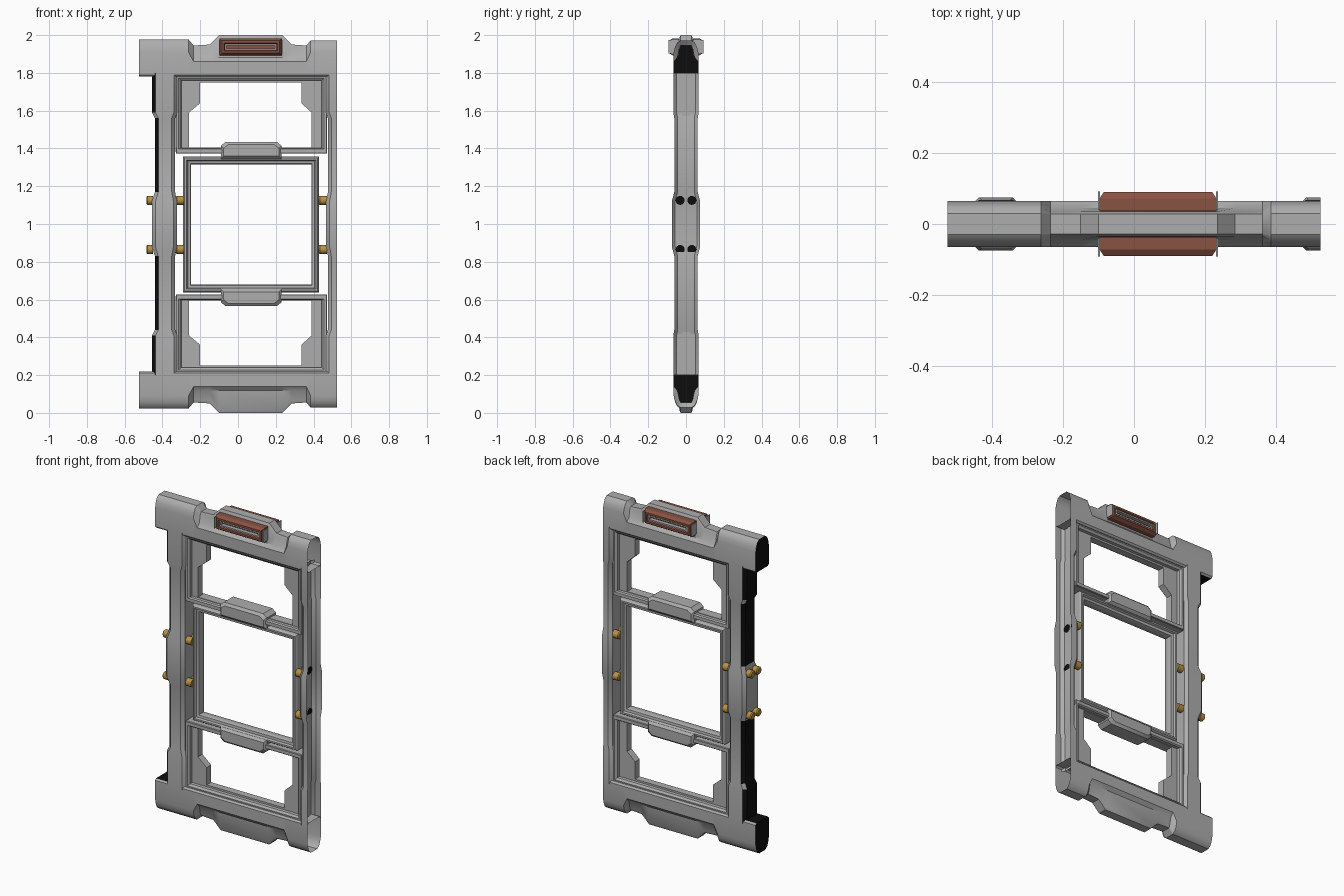
import bpy, bmesh, math
from mathutils import Vector

if "Cube" in bpy.data.objects:
    bpy.data.objects.remove(bpy.data.objects["Cube"])


def material(name, r, g, b):
    m = bpy.data.materials.new(name)
    m.diffuse_color = (r, g, b, 1)
    m.use_nodes = True
    m.node_tree.nodes["Principled BSDF"].inputs["Base Color"].default_value = m.diffuse_color
    return m


GREY = material("light grey metal", 0.42, 0.42, 0.42)
BLACK = material("black inside", 0.004, 0.004, 0.004)
COPPER = material("copper red", 0.25, 0.085, 0.055)
GOLD = material("gold", 0.48, 0.28, 0.06)


def loft(name, rings, mats, closed=True, loop=False, cap0=False, cap1=False, rule=None, flip=False):
    """Skin a row of equal-sized point rings; rule picks faces for the second material."""
    bm = bmesh.new()
    vs = [[bm.verts.new((p[0], p[1], 2 - p[2] if flip else p[2])) for p in r] for r in rings]
    n, k = len(rings[0]), len(rings)
    for i in range(k if loop else k - 1):
        a, b = vs[i], vs[(i + 1) % k]
        for j in range(n if closed else n - 1):
            bm.faces.new((a[j], a[(j + 1) % n], b[(j + 1) % n], b[j]))
    if cap0:
        bm.faces.new(vs[0])
    if cap1:
        bm.faces.new(vs[-1])
    bmesh.ops.recalc_face_normals(bm, faces=bm.faces)
    bm.normal_update()
    if rule:
        for f in bm.faces:
            f.material_index = int(rule(f.calc_center_median(), f.normal))
    me = bpy.data.meshes.new(name)
    bm.to_mesh(me)
    bm.free()
    for m in mats:
        me.materials.append(m)
    ob = bpy.data.objects.new(name, me)
    bpy.context.collection.objects.link(ob)
    bpy.ops.object.select_all(action='DESELECT')
    ob.select_set(True)
    bpy.context.view_layer.objects.active = ob
    bpy.ops.object.shade_smooth_by_angle(angle=math.radians(32))
    return ob


def frame(name, x0, x1, z0, z1, profile, mat, flip=False, back=None):
    """Rectangular picture frame from (inset, y) profile points."""
    if back is None:
        profile = profile + [(d, -y) for d, y in reversed(profile)]
    else:
        profile = profile + back
    rings = [[(x0 + d, y, z0 + d), (x1 - d, y, z0 + d), (x1 - d, y, z1 - d), (x0 + d, y, z1 - d)]
             for d, y in profile]
    return loft(name, rings, [mat], loop=True, flip=flip)


def plate(name, poly, ys, mat, flip=False):
    """Front outline run through depth; ys holds (y, scale) steps."""
    cx = sum(p[0] for p in poly) / len(poly)
    cz = sum(p[1] for p in poly) / len(poly)
    rings = [[(p[0] + (s if p[0] < cx else -s), y, p[1] + (s if p[1] < cz else -s)) for p in poly]
             for y, s in ys]
    return loft(name, rings, [mat], cap0=True, cap1=True, flip=flip)


def box(name, x0, x1, y0, y1, z0, z1, mat, flip=False):
    return plate(name, [(x0, z0), (x1, z0), (x1, z1), (x0, z1)], [(y0, 0), (y1, 0)], mat, flip)


# Top and bottom beams: full ends, narrowed middle with a raised hump, open right end
def beam_section(x, full, zt):
    if full:
        side = [(0.055, 1.78), (0.065, 1.79), (0.065, 1.91), (0.058, zt - 0.035), (0.047, zt - 0.012), (0.03, zt)]
    else:
        side = [(0.055, 1.78), (0.065, 1.79), (0.065, 1.86), (0.045, 1.882), (0.035, zt - 0.015), (0.028, zt)]
    return [(x, -y, z) for y, z in side] + [(x, y, z) for y, z in reversed(side)]


SECTIONS = [(-0.525, 1, 1.977), (-0.455, 1, 1.977), (-0.262, 1, 1.977), (-0.235, 0, 1.945),
            (-0.15, 0, 1.95), (-0.1, 0, 2), (0.235, 0, 2), (0.285, 0, 1.95),
            (0.362, 0, 1.945), (0.385, 1, 1.972), (0.525, 1, 1.972)]
for label, flip in (("top", False), ("bottom", True)):
    sign = 1 if flip else -1
    loft(label + "_beam", [beam_section(*s) for s in SECTIONS], [GREY, BLACK], cap0=True, flip=flip,
         rule=lambda c, n: n.x < -0.9 or (c.x < -0.455 and n.z * sign > 0.9))

# Side columns: thick pads at the ends and middle; the right one is cut open at x = 0.525
HALF = [(1.12, -0.455, -0.324, 0.075), (1.17, -0.44, -0.333, 0.062), (1.56, -0.44, -0.333, 0.062),
        (1.59, -0.455, -0.322, 0.067), (1.8, -0.455, -0.322, 0.067)]
STEPS = [(2 - z, a, b, y) for z, a, b, y in reversed(HALF)] + HALF
C = 0.018
left = [[(a + C, -y, z), (b - C, -y, z), (b, C - y, z), (b, y - C, z),
         (b - C, y, z), (a + C, y, z), (a, y - C, z), (a, C - y, z)] for z, a, b, y in STEPS]
loft("left_column", left, [GREY, BLACK], rule=lambda c, n: n.x < -0.7 and abs(c.z - 1) > 0.16)
right = []
for z, a, b, y in STEPS:
    i = 0.143 - b
    right.append([(0.525, -y, z), (i + C, -y, z), (i, C - y, z), (i, y - C, z), (i + C, y, z), (0.525, y, z)])
loft("right_column", right, [GREY], closed=False)

# Upper and lower windows: notched panel, rim, crossbar and its raised block
HOLE = [(-0.26, 1.405), (0.39, 1.405), (0.39, 1.59), (0.335, 1.64),
        (0.335, 1.748), (-0.2, 1.748), (-0.2, 1.64), (-0.26, 1.59)]
EDGE = [(-0.33, 1.38), (0.472, 1.38), (0.472, 1.59), (0.472, 1.64),
        (0.472, 1.785), (-0.33, 1.785), (-0.33, 1.64), (-0.33, 1.59)]
for label, flip in (("upper", False), ("lower", True)):
    loft(label + "_window_panel",
         [[(x, y, z) for x, z in poly] for poly, y in ((EDGE, -0.022), (HOLE, -0.022), (HOLE, 0.022), (EDGE, 0.022))],
         [GREY], loop=True, flip=flip)
    frame(label + "_window_rim", -0.326, 0.468, 1.376, 1.785,
          [(0, 0.05), (0.012, 0.05), (0.024, 0.04), (0.026, 0.02)], GREY, flip)
    plate(label + "_crossbar", [(-0.328, 1.374), (0.47, 1.374), (0.47, 1.402), (-0.328, 1.402)],
          [(-0.05, 0.006), (-0.042, 0), (0.042, 0), (0.05, 0.006)], GREY, flip)
    plate(label + "_crossbar_block",
          [(-0.09, 1.345), (0.23, 1.345), (0.23, 1.415), (0.205, 1.435), (-0.065, 1.435), (-0.09, 1.415)],
          [(-0.06, 0.014), (-0.045, 0), (0.045, 0), (0.06, 0.014)], GREY, flip)
    # Dark slot on the inside of the cut column
    box(label + "_column_slot", 0.466, 0.47, -0.018, 0.018, 1.39, 1.78, BLACK, flip)

# Central square frame
frame("centre_frame", -0.29, 0.43, 0.637, 1.357,
      [(0, 0.03), (0.008, 0.042), (0.018, 0.042), (0.024, 0.03), (0.038, 0.026), (0.042, 0.018)], GREY)

# Gold bolts
R = 0.024
for z in (0.865, 1.125):
    for y in (-0.031, 0.031):
        for name, x0, x1 in (("outer_bolt", -0.485, -0.45), ("left_bolt", -0.33, -0.287), ("right_bolt", 0.427, 0.472)):
            rings = []
            for x, r in ((x0, R * 0.75), (x0 + 0.006, R), (x1, R)):
                rings.append([(x, y + r * math.cos(t * math.pi / 8), z + r * math.sin(t * math.pi / 8))
                              for t in range(16)])
            loft(name, rings, [GOLD, BLACK], cap0=True, cap1=True,
                 rule=lambda c, n: c.x > 0.47 and n.x > 0.9)

# Copper handles on both faces of the top beam
for label, s in (("front", -1), ("back", 1)):
    frame(label + "_handle", -0.097, 0.232, 1.893, 1.983,
          [(0, 0.036 * s), (0, 0.072 * s), (0.012, 0.09 * s), (0.024, 0.09 * s)], COPPER,
          back=[(0.03, 0.08 * s), (0.03, 0.036 * s)])
    frame(label + "_handle_liner", -0.068, 0.203, 1.922, 1.954,
          [(0, 0.04 * s), (0, 0.084 * s), (0.008, 0.084 * s)], GREY, back=[(0.008, 0.04 * s)])
    box(label + "_handle_core", -0.06, 0.195, 0.03 * s, 0.06 * s, 1.926, 1.95, COPPER)
    for x in (-0.101, 0.231):
        plate(label + "_handle_end", [(x, 1.903), (x + 0.005, 1.903), (x + 0.005, 1.973), (x, 1.973)],
              [(0.04 * s, 0), (0.08 * s, 0), (0.092 * s, 0.0)], GREY)
